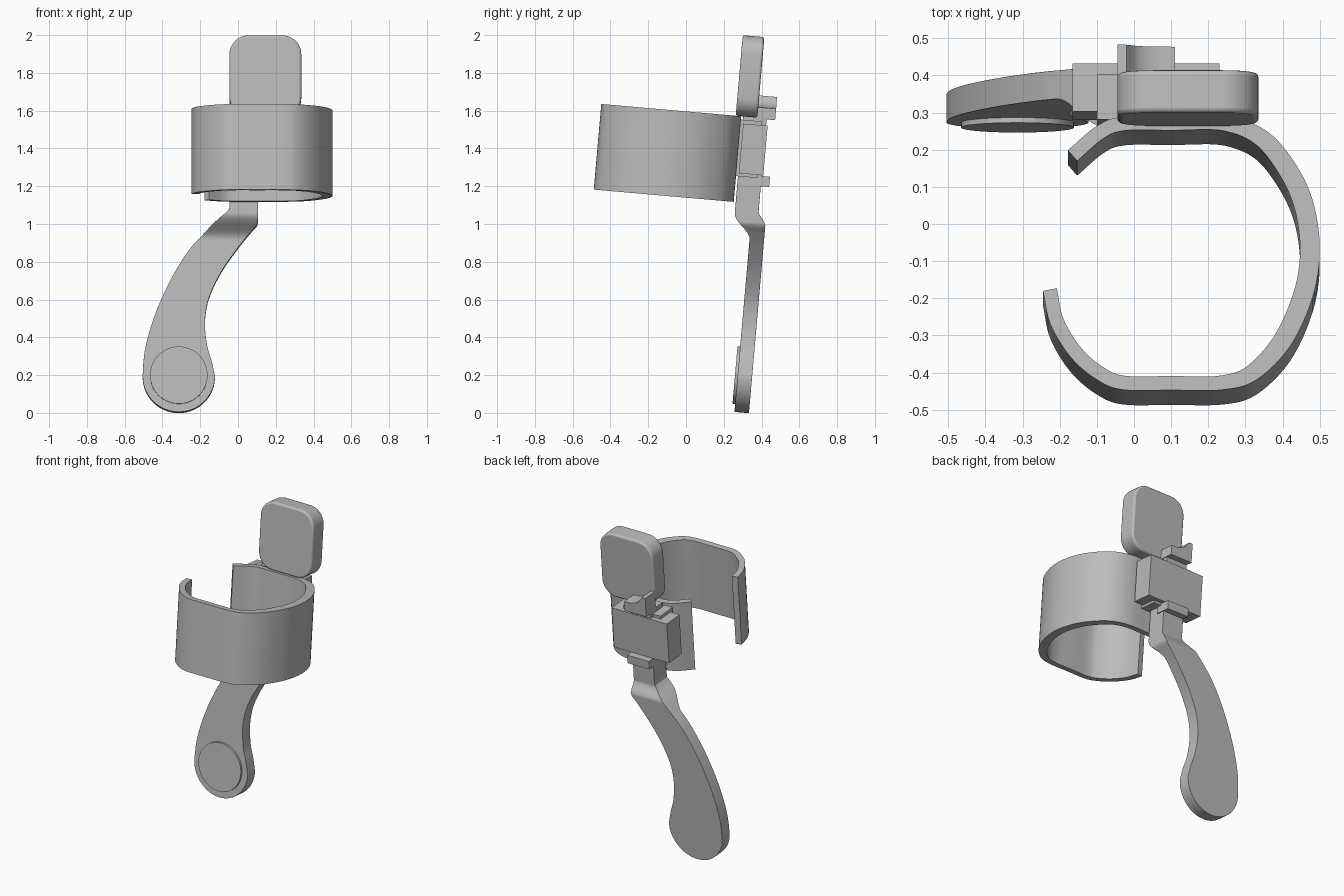
import bpy, bmesh, math
from mathutils import Vector

if "Cube" in bpy.data.objects:
    bpy.data.objects.remove(bpy.data.objects["Cube"])

TILT = math.radians(-5)  # the whole assembly leans back

grey = bpy.data.materials.new("light grey")
grey.use_nodes = True
COLOUR = (0.5, 0.5, 0.5, 1)
grey.diffuse_color = COLOUR
grey.node_tree.nodes["Principled BSDF"].inputs["Base Color"].default_value = COLOUR


def finish(bm, name, bevel=0, angle=35):
    bmesh.ops.remove_doubles(bm, verts=bm.verts, dist=0.0002)
    bmesh.ops.recalc_face_normals(bm, faces=bm.faces)
    mesh = bpy.data.meshes.new(name)
    bm.to_mesh(mesh)
    bm.free()
    mesh.materials.append(grey)
    obj = bpy.data.objects.new(name, mesh)
    bpy.context.collection.objects.link(obj)
    obj.rotation_euler.x = TILT
    if bevel:
        mod = obj.modifiers.new("soft edges", 'BEVEL')
        mod.width, mod.segments = bevel, 3
        mod.limit_method, mod.angle_limit = 'ANGLE', math.radians(50)
    bpy.ops.object.select_all(action='DESELECT')
    obj.select_set(True)
    bpy.context.view_layer.objects.active = obj
    bpy.ops.object.shade_smooth_by_angle(angle=math.radians(angle))
    return obj


def plate(name, outline, front, back, bevel=0):
    """Extrude an (x, z) outline from front to back."""
    bm = bmesh.new()
    face = bm.faces.new([bm.verts.new((x, front, z)) for x, z in outline])
    out = bmesh.ops.extrude_face_region(bm, geom=[face])["geom"]
    verts = [v for v in out if isinstance(v, bmesh.types.BMVert)]
    bmesh.ops.translate(bm, verts=verts, vec=(0, back - front, 0))
    return finish(bm, name, bevel)


def box(name, x0, x1, y0, y1, z0, z1):
    return plate(name, [(x0, z0), (x1, z0), (x1, z1), (x0, z1)], y0, y1)


def arc(cx, cz, r, a0, a1, n):
    angles = [math.radians(a0 + (a1 - a0) * i / n) for i in range(n + 1)]
    return [(cx + r * math.cos(a), cz + r * math.sin(a)) for a in angles]


def spline(points, steps):
    """Catmull-Rom curve through the points."""
    p = [Vector(q) for q in points]
    p = [p[0] * 2 - p[1]] + p + [p[-1] * 2 - p[-2]]
    out = []
    for a, b, c, d in zip(p, p[1:], p[2:], p[3:]):
        for i in range(steps):
            t = i / steps
            out.append(0.5 * (2 * b + (c - a) * t + (2 * a - 5 * b + 4 * c - d) * t * t
                              + (3 * b - a - 3 * c + d) * t ** 3))
    return out + [p[-2]]


def blend(start, end, t):
    t = min(max(t, 0), 1)
    return start + (end - start) * t * t * (3 - 2 * t)


# Open clamp band, its outer line seen from above
band_line = spline([(-.245, -.32), (-.225, -.41), (-.17, -.50), (-.1, -.56), (-.03, -.587),
                    (.1, -.588), (.24, -.587), (.33, -.56), (.42, -.47), (.48, -.34),
                    (.5, -.215), (.485, -.09), (.44, .015), (.36, .11), (.25, .151),
                    (.1, .152), (-.03, .151), (-.1, .126), (-.178, .06)], 6)
bm = bmesh.new()
rings = []
for i, p in enumerate(band_line):
    tangent = band_line[min(i + 1, len(band_line) - 1)] - band_line[max(i - 1, 0)]
    inward = Vector((-tangent.y, tangent.x)).normalized()
    q = p + inward * blend(.038, .053, (p.x - .2) / .28)
    rings.append([bm.verts.new((*c, z)) for c, z in
                  ((p, 1.135), (q, 1.135), (q, 1.59), (p, 1.59))])
for a, b in zip(rings, rings[1:]):
    for k in range(4):
        bm.faces.new((a[k], a[k - 1], b[k - 1], b[k]))
bm.faces.new(rings[0])
bm.faces.new(rings[-1])
finish(bm, "clamp_band")

# Thumb pad with rounded corners
pad = []
for cx, cz, a in ((.235, 1.918, 0), (.055, 1.918, 90), (.055, 1.69, 180), (.235, 1.69, 270)):
    pad += arc(cx, cz, .1, a, a + 90, 10)
plate("thumb_pad", pad, .125, .24, .012)

# Sleeve that holds the lever
box("sleeve", -.165, .23, .168, .298, 1.288, 1.552)
box("sleeve_core", -.1, .165, .145, .268, 1.272, 1.572)

# Hooks above and below the sleeve
ramp = spline([(.11, 1.645), (.055, 1.65), (.01, 1.67), (-.02, 1.708)], 4)
plate("upper_hook", [(-.045, 1.585), (.11, 1.585)] + [tuple(p) for p in ramp]
      + [(-.045, 1.708)], .235, .335)
box("lower_hook", -.045, .11, .235, .334, 1.23, 1.284)

# Curved lever: height, left edge and right edge, ending in a round paddle
edges = spline([(1.6, -.045, .105), (1.35, -.045, .105), (1.13, -.045, .105),
                (1.09, -.055, .105), (1.05, -.1, .105), (1.02, -.135, .1),
                (.98, -.175, .065), (.9, -.25, 0), (.77, -.335, -.09),
                (.63, -.405, -.155), (.5, -.455, -.175), (.38, -.488, -.163),
                (.3, -.5, -.14), (.219, -.505, -.122)], 6)
sections = [tuple(e) for e in edges]
for x, z in arc(-.3135, .219, .1915, 0, -89, 20)[1:]:
    sections.append((z, -.627 - x, x))
bm = bmesh.new()
rings = []
for z, left, right in sections:
    front = blend(.165, .255, (1.075 - z) / .13)
    back = blend(.29, .332, (1.1 - z) / .08)
    rings.append([bm.verts.new(c) for c in ((left, front, z), (right, front, z),
                                            (right, back, z), (left, back, z))])
for a, b in zip(rings, rings[1:]):
    for k in range(4):
        bm.faces.new((a[k], a[k - 1], b[k - 1], b[k]))
bm.faces.new(rings[0])
bm.faces.new(rings[-1])
finish(bm, "lever", .008)

# Round finger disc on the paddle
plate("finger_disc", arc(-.3135, .222, .152, 0, 352.5, 47), .241, .26)
